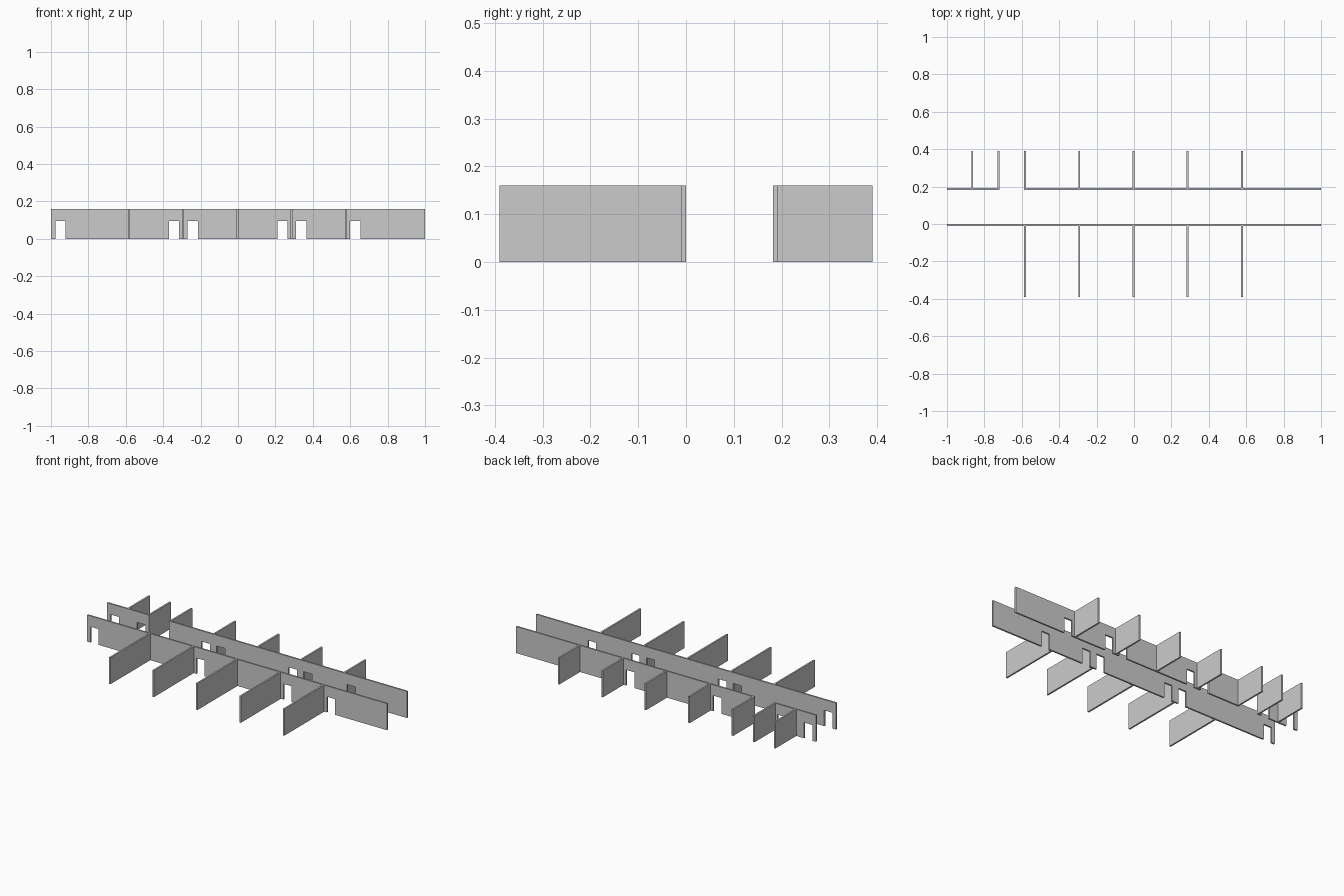
import bpy, bmesh

if "Cube" in bpy.data.objects:
    bpy.data.objects.remove(bpy.data.objects["Cube"])

H = 0.16       # wall height
T = 0.01       # wall thickness
DOOR_H = 0.095
DOOR_W = 0.055


def wall(name, x0, x1, y0, y1, doors=()):
    """Extrude a wall outline (x-z profile with door notches) from y0 to y1."""
    pts = [(x0, H), (x0, 0)]
    for d in doors:
        pts += [(d, 0), (d, DOOR_H), (d + DOOR_W, DOOR_H), (d + DOOR_W, 0)]
    pts += [(x1, 0), (x1, H)]
    bm = bmesh.new()
    face = bm.faces.new([bm.verts.new((x, y0, z)) for x, z in pts])
    ext = bmesh.ops.extrude_face_region(bm, geom=[face])
    moved = [v for v in ext["geom"] if isinstance(v, bmesh.types.BMVert)]
    bmesh.ops.translate(bm, verts=moved, vec=(0, y1 - y0, 0))
    bmesh.ops.recalc_face_normals(bm, faces=bm.faces)
    mesh = bpy.data.meshes.new(name)
    bm.to_mesh(mesh)
    bm.free()
    obj = bpy.data.objects.new(name, mesh)
    bpy.context.collection.objects.link(obj)
    return obj


# Corridor walls with doorways; the rear one is split by an entrance gap
doors = [-0.37, -0.27, 0.21, 0.31, 0.6]
wall("front_corridor_wall", -1, 1, -T, 0, [-0.977] + doors)
wall("rear_corridor_wall_long", -0.588, 1, 0.182, 0.192, doors)
wall("rear_corridor_wall_short", -1, -0.72, 0.182, 0.192, [-0.977, -0.80])

# Room partitions on both sides of the corridor
shared = [-0.583, -0.293, -0.002, 0.287, 0.577]
for i, x in enumerate(shared):
    wall(f"front_partition_{i + 1}", x - T / 2, x + T / 2, -0.39, -T)
for i, x in enumerate([-0.865, -0.725] + shared):
    wall(f"rear_partition_{i + 1}", x - T / 2, x + T / 2, 0.192, 0.39)
